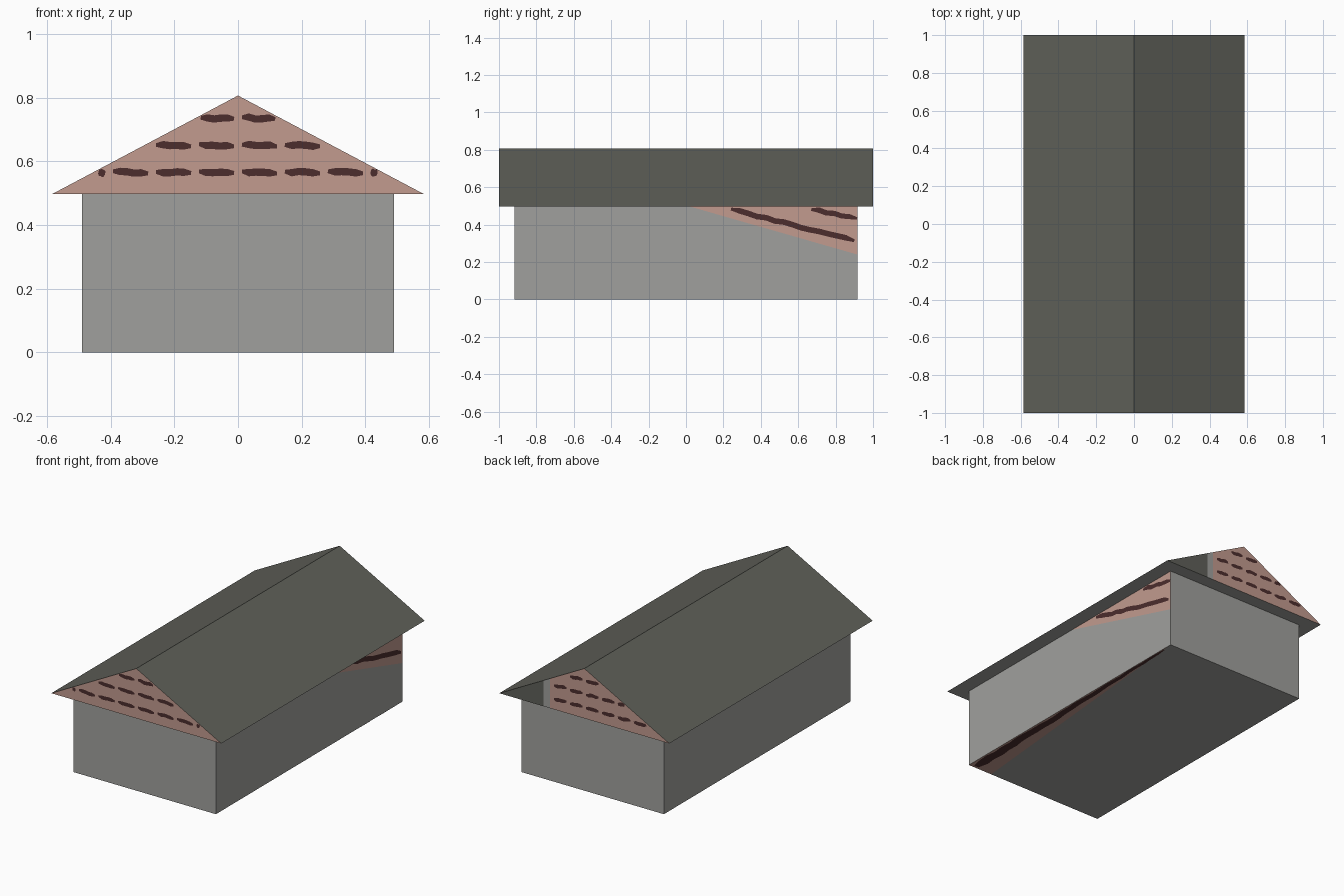
import bpy, bmesh, math, random
from mathutils import Vector

if "Cube" in bpy.data.objects:
    bpy.data.objects.remove(bpy.data.objects["Cube"])

random.seed(4)


def srgb(c):
    c /= 255
    return c / 12.92 if c <= 0.04045 else ((c + 0.055) / 1.055) ** 2.4


def material(name, rgb):
    m = bpy.data.materials.new(name)
    m.diffuse_color = [srgb(c) for c in rgb] + [1]
    m.use_nodes = True
    m.node_tree.nodes["Principled BSDF"].inputs["Base Color"].default_value = m.diffuse_color
    return m


GREY = material("wall grey", (160, 160, 157))
ROOF = material("roof dark grey", (95, 96, 89))
PINK = material("brick pink", (194, 155, 143))
BROWN = material("mortar brown", (76, 45, 45))

WX, WY, WH = 0.49, 0.917, 0.497      # wall half width, half length, height
RX, RY, RH = 0.585, 1.0, 0.807       # roof half width, half length, ridge height


def finish(name, bm, mats):
    me = bpy.data.meshes.new(name)
    bm.to_mesh(me)
    bm.free()
    for m in mats:
        me.materials.append(m)
    ob = bpy.data.objects.new(name, me)
    bpy.context.collection.objects.link(ob)
    return ob


def cut_faces(bm, normal, co, no):
    """Split only the faces looking along normal by a plane."""
    n = Vector(normal)
    faces = [f for f in bm.faces if f.normal.dot(n) > 0.99]
    geom = set(faces)
    for f in faces:
        geom.update(f.edges)
        geom.update(f.verts)
    bmesh.ops.bisect_plane(bm, geom=list(geom), plane_co=co, plane_no=no, dist=1e-5)
    bm.normal_update()


# Walls: box with a tapering brick corner on the right side and underneath
bm = bmesh.new()
bmesh.ops.create_cube(bm, size=1)
for v in bm.verts:
    v.co = (v.co.x * 2 * WX, v.co.y * 2 * WY, (v.co.z + 0.5) * WH)
bm.normal_update()
side_co, side_no = Vector((WX, 0.02, WH)), Vector((0, 0.257, 0.897))
base_co, base_no = Vector((WX, WY, 0)), Vector((2 * WY, -0.17, 0))
cut_faces(bm, (1, 0, 0), side_co, side_no)
cut_faces(bm, (0, 0, -1), base_co, base_no)
for f in bm.faces:
    c = f.calc_center_median()
    if f.normal.x > 0.9 and (c - side_co).dot(side_no) > 0:
        f.material_index = 1
    if f.normal.z < -0.9 and (c - base_co).dot(base_no) > 0:
        f.material_index = 1
finish("walls", bm, [GREY, PINK])

# Roof: gable prism with brick ends, back end partly plain
bm = bmesh.new()
prof = [(-RX, WH), (RX, WH), (0, RH)]
face = bm.faces.new([bm.verts.new((x, -RY, z)) for x, z in prof])
ext = bmesh.ops.extrude_face_region(bm, geom=[face])
bmesh.ops.translate(bm, vec=(0, 2 * RY, 0),
                    verts=[g for g in ext["geom"] if isinstance(g, bmesh.types.BMVert)])
if len(bm.faces) == 4:
    bm.faces.new([v for v in bm.verts if v.co.y < 0])
bmesh.ops.recalc_face_normals(bm, faces=bm.faces[:])
bm.normal_update()
for x in (0.235, 0.28):
    cut_faces(bm, (0, 1, 0), (x, 0, 0), (1, 0, 0))
for f in bm.faces:
    x = f.calc_center_median().x
    if f.normal.z < -0.9:
        f.material_index = 1
    elif f.normal.y < -0.9:
        f.material_index = 2
    elif f.normal.y > 0.9:
        f.material_index = 2 if x < 0.235 else 1 if x < 0.28 else 0
finish("roof", bm, [ROOF, GREY, PINK])


def stroke(bm, p0, p1, normal, w0, w1, n=8):
    """Ragged flat band from p0 to p1, just proud of its wall."""
    p0, p1, nrm = Vector(p0), Vector(p1), Vector(normal)
    across = nrm.cross(p1 - p0).normalized()
    rows = []
    for i in range(n + 1):
        t = i / n
        w = (w0 + (w1 - w0) * t) / 2
        if i in (0, n):
            w *= 0.5
        mid = p0.lerp(p1, t) + nrm * 0.002 + across * random.uniform(-0.25, 0.25) * w
        rows.append([bm.verts.new(mid + across * s * w) for s in (-1, 1)])
    for a, b in zip(rows, rows[1:]):
        f = bm.faces.new((a[0], b[0], b[1], a[1]))
        f.normal_update()
        if f.normal.dot(nrm) < 0:
            f.normal_flip()


def gable_rows(name, y, x_max, pitch):
    """Three rows of dashes clipped to the gable slopes."""
    bm = bmesh.new()
    for z in (0.565, 0.65, 0.735):
        lim = (RH - z - 0.01) / (RH - WH) * RX
        k = math.floor(-lim / pitch)
        while k * pitch < lim:
            a = max(k * pitch + 0.012, -lim)
            b = min((k + 1) * pitch - 0.012, lim, x_max)
            if b - a > 0.02:
                stroke(bm, (a, y, z + 0.003), (b, y, z - 0.002),
                       (0, math.copysign(1, y), 0), 0.023, 0.023, 5)
            k += 1
    finish(name, bm, [BROWN])


# Mortar dashes on both gables
gable_rows("front_gable_mortar", -RY, 1, 0.135)
gable_rows("back_gable_mortar", RY, 0.235, 0.11)

# Mortar lines on the right wall and underside
bm = bmesh.new()
stroke(bm, (WX, 0.24, 0.482), (WX, 0.9, 0.315), (1, 0, 0), 0.03, 0.03, 14)
stroke(bm, (WX, 0.67, 0.483), (WX, 0.915, 0.432), (1, 0, 0), 0.03, 0.026, 6)
finish("side_mortar", bm, [BROWN])
bm = bmesh.new()
stroke(bm, (0.445, -0.9, 0), (0.482, 0.85, 0), (0, 0, -1), 0.065, 0.014, 26)
finish("base_mortar", bm, [BROWN])
